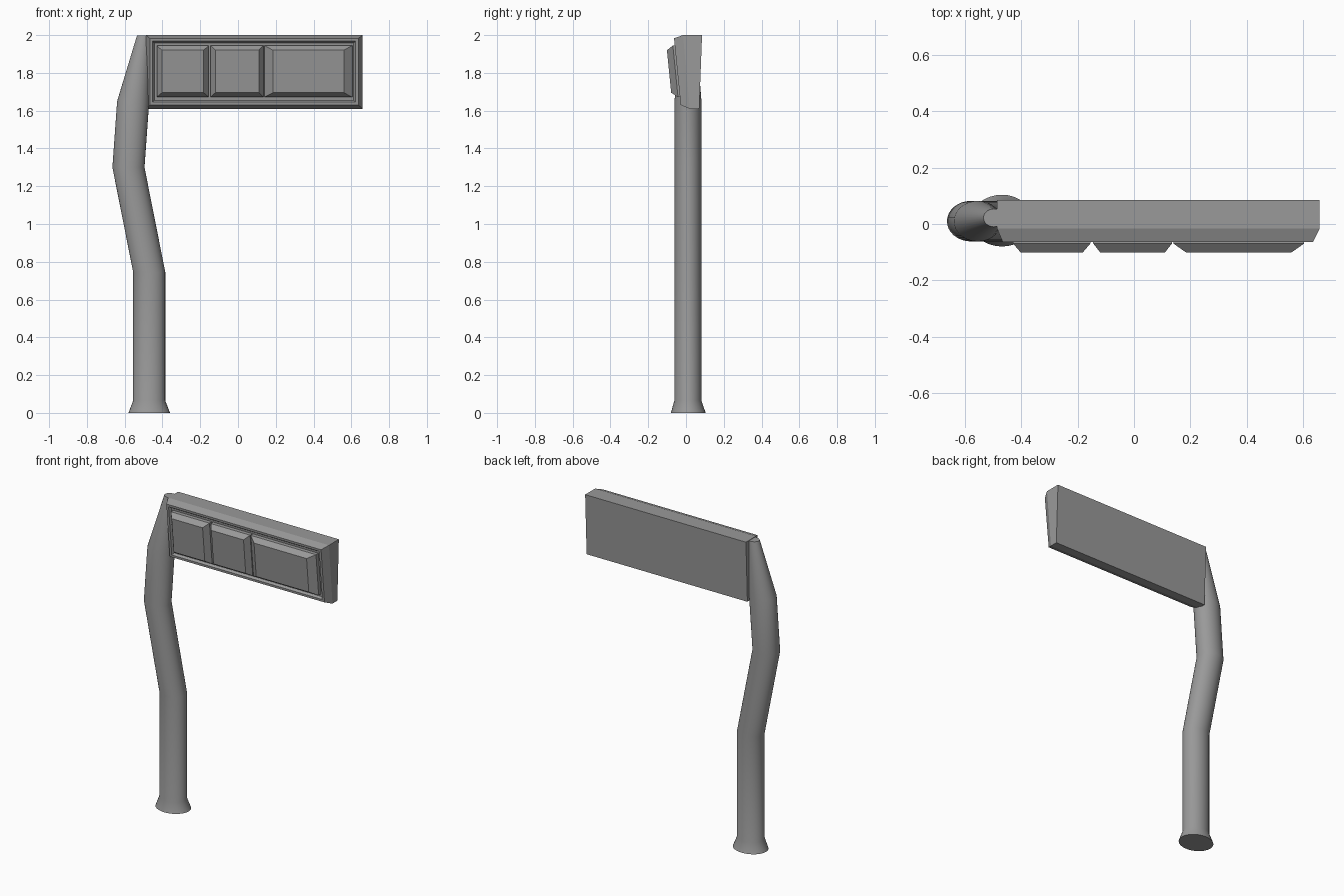
import bpy
import math

cube = bpy.data.objects.get("Cube")
if cube:
    bpy.data.objects.remove(cube, do_unlink=True)

GREY = (0.32, 0.32, 0.32, 1)
material = bpy.data.materials.new("plain grey")
material.use_nodes = True
material.diffuse_color = GREY
material.node_tree.nodes["Principled BSDF"].inputs["Base Color"].default_value = GREY


def loft(name, rings, smooth=False):
    """Skin a stack of equal-sized rings and cap both ends."""
    n = len(rings[0])
    verts = [p for ring in rings for p in ring]
    faces = [tuple(reversed(range(n))), tuple(range(len(verts) - n, len(verts)))]
    for k in range(len(rings) - 1):
        for i in range(n):
            a, b = k * n + i, k * n + (i + 1) % n
            faces.append((a, b, b + n, a + n))
    mesh = bpy.data.meshes.new(name)
    mesh.from_pydata(verts, [], faces)
    mesh.materials.append(material)
    obj = bpy.data.objects.new(name, mesh)
    bpy.context.collection.objects.link(obj)
    if smooth:
        bpy.ops.object.select_all(action="DESELECT")
        obj.select_set(True)
        bpy.context.view_layer.objects.active = obj
        bpy.ops.object.shade_smooth_by_angle(angle=math.radians(30))
    return obj


def ellipse(x, y, z, rx, ry, sides=32):
    return [(x + rx * math.cos(t), y + ry * math.sin(t), z)
            for t in (math.tau * i / sides for i in range(sides))]


def front_y(z, offset):
    """Depth on the leaning sign front; a negative offset stands proud."""
    return -0.028 - 0.1 * (z - 1.63) + offset


def rect(x0, x1, z0, z1, y0, y1):
    return [(x0, y0, z0), (x1, y0, z0), (x1, y1, z1), (x0, y1, z1)]


def front_rect(x0, x1, z0, z1, offset):
    return rect(x0, x1, z0, z1, front_y(z0, offset), front_y(z1, offset))


# Bent pole with a flared foot and a tapered tip
loft("pole", [
    ellipse(-0.47, 0.012, 0, 0.11, 0.092),
    ellipse(-0.47, 0.01, 0.065, 0.085, 0.072),
    ellipse(-0.47, 0.01, 0.745, 0.085, 0.072),
    ellipse(-0.58, 0.01, 1.3, 0.085, 0.072),
    ellipse(-0.555, 0.01, 1.65, 0.085, 0.072),
    ellipse(-0.498, 0.022, 1.997, 0.037, 0.032),
], smooth=True)

# Sign board with a bevelled rim and a shallow recess
loft("sign_board", [
    rect(-0.487, 0.66, 1.61, 2.0, 0.07, 0.085),
    rect(-0.487, 0.66, 1.61, 2.0, 0.02, -0.016),
    front_rect(-0.467, 0.637, 1.63, 1.983, 0),
    front_rect(-0.452, 0.622, 1.645, 1.968, 0),
    front_rect(-0.443, 0.612, 1.655, 1.958, 0.015),
][::-1])

# Three raised panels with sloping edges
PANELS = [("left", 0.14, 0.605, 0.045), ("middle", -0.145, 0.135, 0.025),
          ("right", -0.43, -0.155, 0.027)]
for side, x0, x1, slope in PANELS:
    loft(side + "_panel", [
        front_rect(x0, x1, 1.672, 1.945, 0.02),
        front_rect(x0, x1, 1.672, 1.945, -0.01),
        front_rect(x0 + slope, x1 - slope, 1.695, 1.92, -0.044),
    ])
